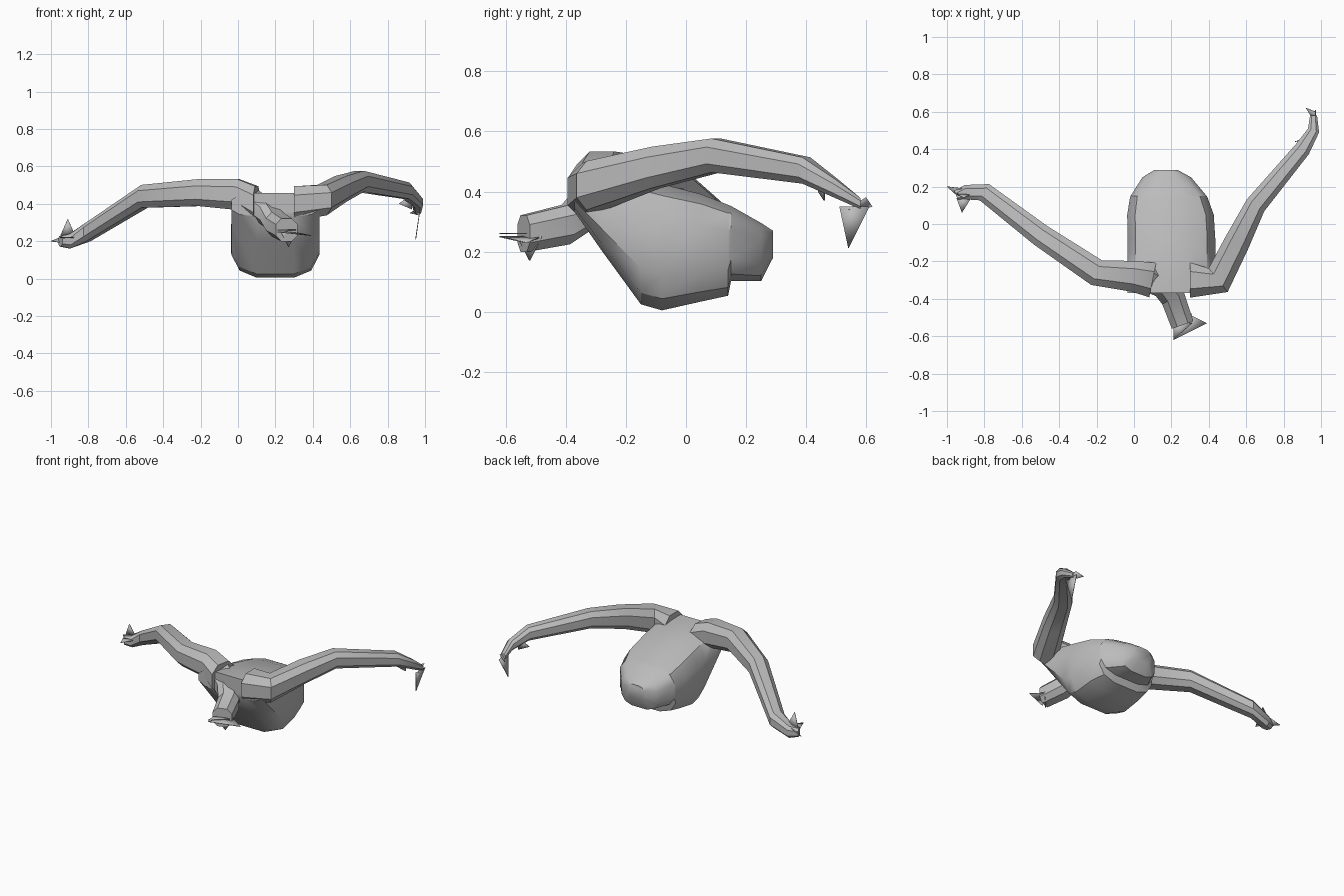
import bpy, bmesh, math
from mathutils import Vector

cube = bpy.data.objects.get("Cube")
if cube:
    bpy.data.objects.remove(cube)

shade = 0.5
colour = (shade, shade, shade, 1)
grey = bpy.data.materials.new("plain grey")
grey.use_nodes = True
grey.diffuse_color = colour
grey.node_tree.nodes["Principled BSDF"].inputs["Base Color"].default_value = colour

UP = Vector((0, 0, 1))


def finish(name, bm):
    """Turn the built mesh into a named, shaded object."""
    bmesh.ops.recalc_face_normals(bm, faces=bm.faces)
    mesh = bpy.data.meshes.new(name)
    bm.to_mesh(mesh)
    bm.free()
    mesh.materials.append(grey)
    part = bpy.data.objects.new(name, mesh)
    bpy.context.collection.objects.link(part)
    bpy.ops.object.select_all(action='DESELECT')
    part.select_set(True)
    bpy.context.view_layer.objects.active = part
    bpy.ops.object.shade_smooth_by_angle(angle=math.radians(35))
    return part


def rounded(value, power):
    return math.copysign(abs(value) ** power, value)


def add_ring(bm, centre, side, width, height, sides, power):
    """One upright, rounded cross-section."""
    ring = []
    for step in range(sides):
        angle = math.tau * (step + 0.5) / sides
        across = side * width * rounded(math.cos(angle), power)
        upward = UP * height * rounded(math.sin(angle), power)
        ring.append(bm.verts.new(centre + across + upward))
    return ring


def skin(bm, rings):
    """Join neighbouring rings and close both ends."""
    for near, far in zip(rings, rings[1:]):
        for step in range(len(near)):
            bm.faces.new((near[step - 1], near[step], far[step], far[step - 1]))
    bm.faces.new(rings[0])
    bm.faces.new(rings[-1])


def limb(name, path, thick, thin):
    """Evenly tapering limb that follows a path of joints."""
    bm = bmesh.new()
    joints = [Vector(point) for point in path]
    last = len(joints) - 1
    rings = []
    for index, joint in enumerate(joints):
        ahead = joints[min(index + 1, last)]
        behind = joints[max(index - 1, 0)]
        side = UP.cross(ahead - behind).normalized()
        radius = thick + (thin - thick) * index / last
        rings.append(add_ring(bm, joint, side, radius, radius, 8, 0.8))
    skin(bm, rings)
    finish(name, bm)


def blade(name, base, tip, spread):
    """Thin triangle from a base edge to a sharp tip."""
    bm = bmesh.new()
    base, tip, spread = Vector(base), Vector(tip), Vector(spread)
    corners = (base - spread, base + spread, tip)
    bm.faces.new([bm.verts.new(corner) for corner in corners])
    solid = finish(name, bm).modifiers.new("thickness", 'SOLIDIFY')
    solid.thickness = 0.004
    solid.offset = 0


def body_top(y):
    """Back line, falling away towards the rear."""
    return min(0.46, 0.41 - y / 4 - 0.8 * max(y, 0) ** 2)


def body_width(y):
    """Half width: straight sides with an elliptical rear."""
    return 0.24 * math.sqrt(1 - (max(y, 0) / 0.3) ** 2)


# Body: the underside is given as (y, z), with a step near the rear
underside = [(-0.37, 0.33), (-0.28, 0.2), (-0.15, 0.02), (-0.08, 0),
             (0.05, 0.03), (0.14, 0.05), (0.15, 0.1), (0.25, 0.1), (0.29, 0.18)]
bm = bmesh.new()
rings = []
for y, bottom in underside:
    top = body_top(y)
    centre = Vector((0.2 - max(y, 0) / 10, y, (top + bottom) / 2))
    rings.append(add_ring(bm, centre, Vector((1, 0, 0)), body_width(y),
                          (top - bottom) / 2, 12, 0.65))
skin(bm, rings)
finish("body", bm)

# Arms, from shoulder to hand
limb("left_arm", [(0.3, -0.3, 0.4), (0.45, -0.3, 0.42), (0.55, -0.1, 0.48),
                  (0.65, 0.1, 0.52), (0.9, 0.4, 0.47), (0.96, 0.5, 0.41),
                  (0.96, 0.58, 0.36)], 0.1, 0.02)
limb("right_arm", [(0.1, -0.3, 0.4), (0, -0.28, 0.45), (-0.2, -0.26, 0.46),
                   (-0.5, -0.06, 0.44), (-0.8, 0.17, 0.25), (-0.9, 0.17, 0.2),
                   (-0.95, 0.15, 0.2)], 0.1, 0.03)

# Neck running from the right shoulder down to the front stub
limb("neck", [(0.06, -0.28, 0.42), (0.16, -0.33, 0.35), (0.21, -0.4, 0.29),
              (0.26, -0.54, 0.26)], 0.08, 0.065)

# Pointed fingers and beak
blade("left_hand_finger", (0.97, 0.56, 0.35), (0.95, 0.54, 0.21), (0, 0.05, 0))
blade("left_hand_tip", (0.97, 0.57, 0.36), (0.92, 0.62, 0.35), (0, 0.03, 0.02))
blade("left_hand_thumb", (0.93, 0.46, 0.41), (0.86, 0.44, 0.4), (0, 0, 0.04))
blade("right_hand_tip", (-0.92, 0.16, 0.21), (-1, 0.2, 0.2), (0, 0.03, 0.02))
blade("right_hand_finger", (-0.91, 0.14, 0.22), (-0.92, 0.06, 0.22), (0.04, 0, 0))
blade("right_hand_thumb", (-0.91, 0.16, 0.23), (-0.91, 0.14, 0.32), (0.04, 0, 0))
blade("beak_upper", (0.25, -0.55, 0.25), (0.39, -0.53, 0.23), (0.04, 0.07, 0))
blade("beak_front", (0.26, -0.53, 0.26), (0.21, -0.62, 0.26), (0.05, 0, 0))
blade("beak_lower", (0.27, -0.52, 0.25), (0.27, -0.52, 0.17), (0.04, 0.04, 0))
